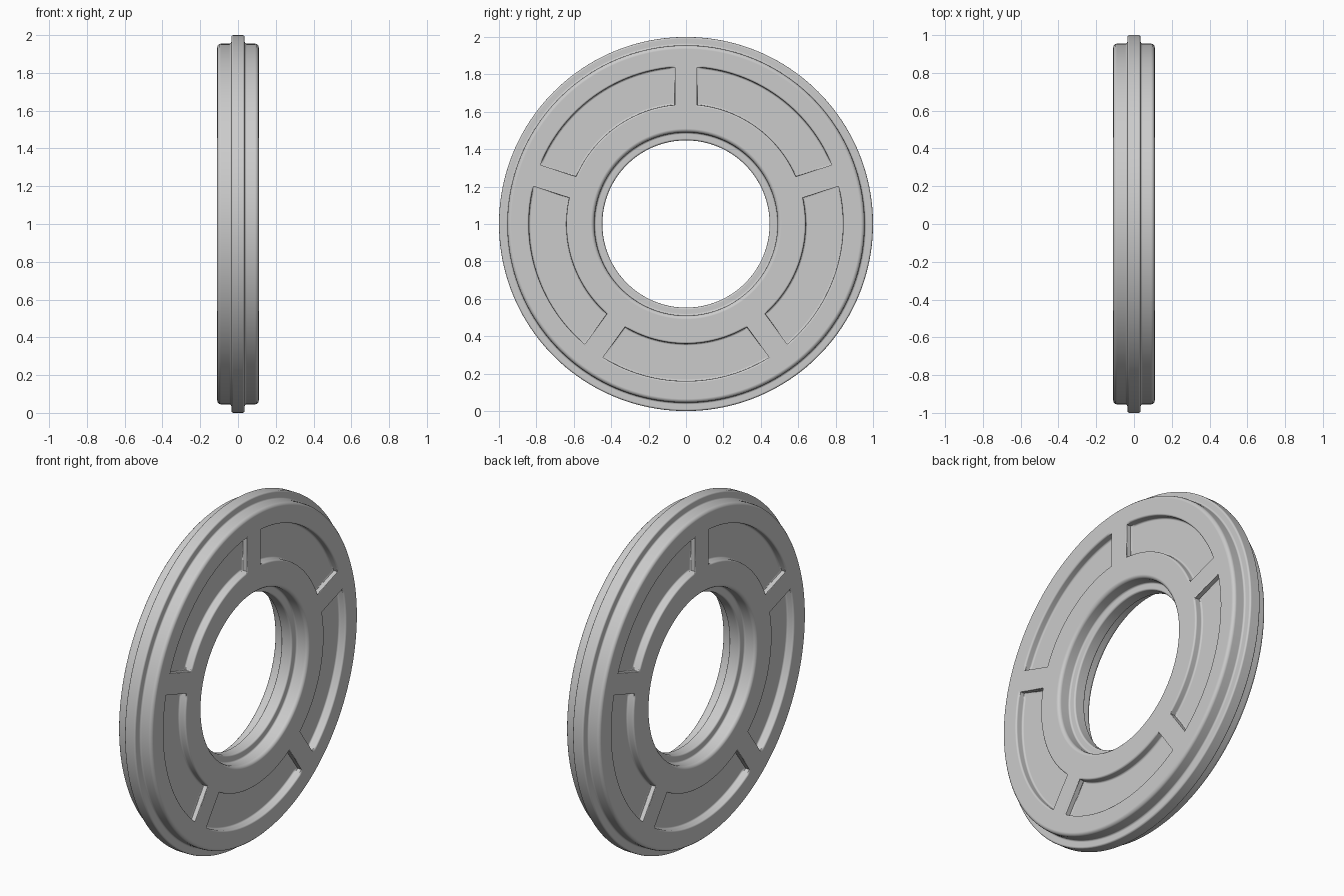
import bpy, bmesh
from math import sin, cos, asin, pi, radians
from mathutils import Vector

if "Cube" in bpy.data.objects:
    bpy.data.objects.remove(bpy.data.objects["Cube"], do_unlink=True)

# Main dimensions
RIM, BODY_OUT, BODY_IN, HOLE = 1.0, 0.955, 0.49, 0.447
POCKET_IN, POCKET_OUT = 0.64, 0.84
HALF, FLANGE, DEPTH, GAP = 0.11, 0.035, 0.045, 0.06
SECTORS, ARC_STEPS, GAP_STEPS = 5, 28, 4

# Half cross-section as (x, radius), then mirrored to a closed loop
half = [(FLANGE, HOLE), (FLANGE, BODY_IN), (HALF, BODY_IN), (HALF, POCKET_IN),
        (HALF, POCKET_OUT), (HALF, BODY_OUT), (FLANGE, BODY_OUT), (FLANGE, RIM)]
profile = half + [(-x, r) for x, r in reversed(half)]


def column_angles(radius):
    """Angles whose columns follow the parallel-sided spokes at this radius."""
    r = min(max(radius, POCKET_IN), POCKET_OUT)
    edge, step = asin(GAP / r), 2 * pi / SECTORS
    angles = []
    for s in range(SECTORS):
        angles += [s * step - edge + 2 * edge * i / GAP_STEPS for i in range(GAP_STEPS)]
        angles += [s * step + edge + (step - 2 * edge) * i / ARC_STEPS
                   for i in range(ARC_STEPS)]
    return angles


bm = bmesh.new()
rings = [[bm.verts.new((x, r * sin(a), 1 + r * cos(a))) for a in column_angles(r)]
         for x, r in profile]

# Skin the rings and note the faces that become pockets
per_sector = GAP_STEPS + ARC_STEPS
count = SECTORS * per_sector
pockets = {}
for p, ring in enumerate(rings):
    nxt = (p + 1) % len(rings)
    (x0, r0), (x1, r1) = profile[p], profile[nxt]
    for c in range(count):
        d = (c + 1) % count
        face = bm.faces.new((ring[c], ring[d], rings[nxt][d], rings[nxt][c]))
        if {r0, r1} == {POCKET_IN, POCKET_OUT} and c % per_sector >= GAP_STEPS:
            pockets.setdefault((x0 > 0, c // per_sector), []).append(face)
bmesh.ops.recalc_face_normals(bm, faces=bm.faces)

# Sink the five pockets on each side
for (positive, _), faces in pockets.items():
    new = bmesh.ops.extrude_face_region(bm, geom=faces)["geom"]
    verts = [g for g in new if isinstance(g, bmesh.types.BMVert)]
    bmesh.ops.translate(bm, verts=verts, vec=Vector((-DEPTH if positive else DEPTH, 0, 0)))
    stale = [f for f in faces if f.is_valid]
    if stale:
        bmesh.ops.delete(bm, geom=stale, context="FACES")
bmesh.ops.recalc_face_normals(bm, faces=bm.faces)

# Large rounding on the body shoulders, small on the flange and pockets
weight = bm.edges.layers.float.new("bevel_weight_edge")
for e in bm.edges:
    if len(e.link_faces) != 2 or e.calc_face_angle() < radians(30):
        continue
    a, b = e.verts
    if abs(a.co.x - b.co.x) > DEPTH / 2:
        continue
    radius = (Vector((a.co.y, a.co.z - 1))).length
    shoulder = abs(abs(a.co.x) - HALF) < 0.001 and not POCKET_IN - 0.01 < radius < POCKET_OUT + 0.01
    e[weight] = 1.0 if shoulder else 0.5

mesh = bpy.data.meshes.new("ring_plate")
bm.to_mesh(mesh)
bm.free()
ring_plate = bpy.data.objects.new("ring_plate", mesh)
bpy.context.collection.objects.link(ring_plate)

# Plain grey finish
grey = bpy.data.materials.new("light_grey")
grey.use_nodes = True
colour = (0.6, 0.6, 0.6, 1)
grey.diffuse_color = colour
grey.node_tree.nodes["Principled BSDF"].inputs["Base Color"].default_value = colour
mesh.materials.append(grey)

# Smooth shading with rounded edges
bpy.context.view_layer.objects.active = ring_plate
ring_plate.select_set(True)
bpy.ops.object.shade_smooth_by_angle(angle=radians(40))
bevel = ring_plate.modifiers.new("rounded_edges", "BEVEL")
bevel.limit_method = "WEIGHT"
bevel.width = 0.02
bevel.segments = 3
bevel.harden_normals = True
